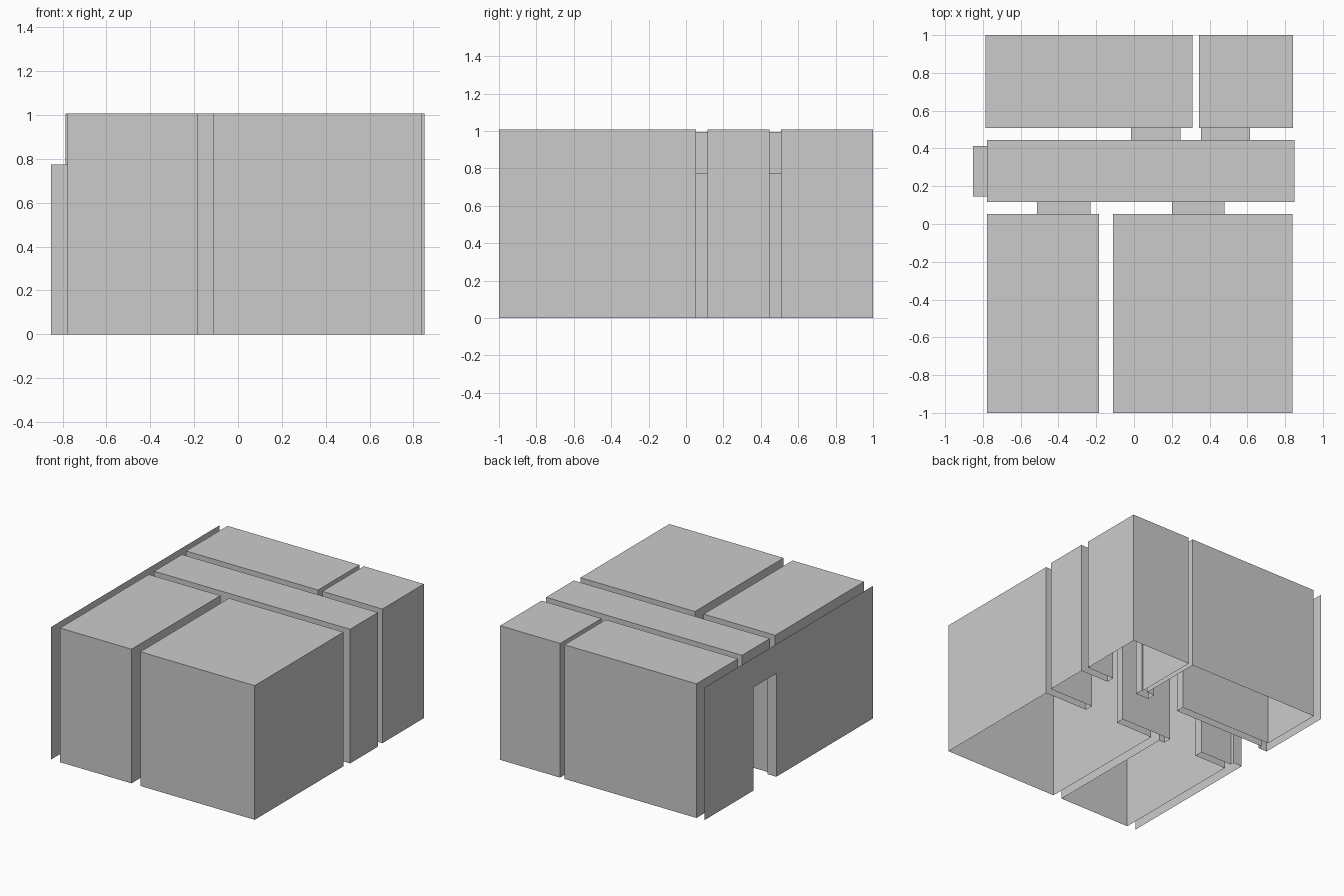
import bpy, bmesh

if "Cube" in bpy.data.objects:
    bpy.data.objects.remove(bpy.data.objects["Cube"])

ROOM_H, DOOR_H, FACADE_H = 1.007, 0.775, 0.995


def wall(bm, axis, at, lo, hi, height, doors=()):
    """Upright sheet along an axis, notched at floor level for doorways."""
    outline = [(lo, 0)]
    for a, b in sorted(doors):
        outline += [(a, 0), (a, DOOR_H), (b, DOOR_H), (b, 0)]
    outline += [(hi, 0), (hi, height), (lo, height)]
    bm.faces.new([bm.verts.new((s, at, z) if axis == 'x' else (at, s, z))
                  for s, z in outline])


def roof(bm, x0, x1, y0, y1, z):
    bm.faces.new([bm.verts.new(p) for p in
                  ((x0, y0, z), (x1, y0, z), (x1, y1, z), (x0, y1, z))])


def finish(name, bm):
    bmesh.ops.remove_doubles(bm, verts=bm.verts, dist=1e-4)
    bmesh.ops.recalc_face_normals(bm, faces=bm.faces)
    me = bpy.data.meshes.new(name)
    bm.to_mesh(me)
    bm.free()
    bpy.context.collection.objects.link(bpy.data.objects.new(name, me))


def room(name, x0, x1, y0, y1, front=(), back=(), left=()):
    """Four walls and a ceiling, open at the floor."""
    bm = bmesh.new()
    wall(bm, 'x', y0, x0, x1, ROOM_H, front)
    wall(bm, 'x', y1, x0, x1, ROOM_H, back)
    wall(bm, 'y', x0, y0, y1, ROOM_H, left)
    wall(bm, 'y', x1, y0, y1, ROOM_H)
    roof(bm, x0, x1, y0, y1, ROOM_H)
    finish(name, bm)


def door_lining(name, x0, x1, y0, y1, through):
    """Two jambs and a lintel joining the two sides of a wall."""
    bm = bmesh.new()
    if through == 'y':
        for x in (x0, x1):
            wall(bm, 'y', x, y0, y1, DOOR_H)
    else:
        for y in (y0, y1):
            wall(bm, 'x', y, x0, x1, DOOR_H)
    roof(bm, x0, x1, y0, y1, DOOR_H)
    finish(name, bm)


# Wall lines and doorway spans
LEFT, OUTER = -0.778, -0.852
FRONT_IN, HALL_F, HALL_B, BACK_IN = 0.053, 0.116, 0.446, 0.508
d_bl, d_br = (-0.016, 0.245), (0.355, 0.615)
d_fl, d_fr = (-0.513, -0.230), (0.200, 0.478)
d_entry = (0.145, 0.414)

# Rooms and hallway
room("front_left_room", LEFT, -0.184, -1, FRONT_IN, back=[d_fl])
room("front_right_room", -0.111, 0.839, -1, FRONT_IN, back=[d_fr])
room("back_left_room", -0.787, 0.309, BACK_IN, 1, front=[d_bl])
room("back_right_room", 0.345, 0.843, BACK_IN, 1, front=[d_br])
room("hallway", LEFT, 0.850, HALL_F, HALL_B,
     front=[d_fl, d_fr], back=[d_bl, d_br], left=[d_entry])

# Door linings
for name, d in (("front_left_doorway", d_fl), ("front_right_doorway", d_fr)):
    door_lining(name, *d, FRONT_IN, HALL_F, 'y')
for name, d in (("back_left_doorway", d_bl), ("back_right_doorway", d_br)):
    door_lining(name, *d, HALL_B, BACK_IN, 'y')
door_lining("entry_doorway", OUTER, LEFT, *d_entry, 'x')

# Outer facade sheet on the entry side
bm = bmesh.new()
wall(bm, 'y', OUTER, -1, 1, FACADE_H, [d_entry])
bmesh.ops.reverse_faces(bm, faces=bm.faces)
finish("facade_wall", bm)
